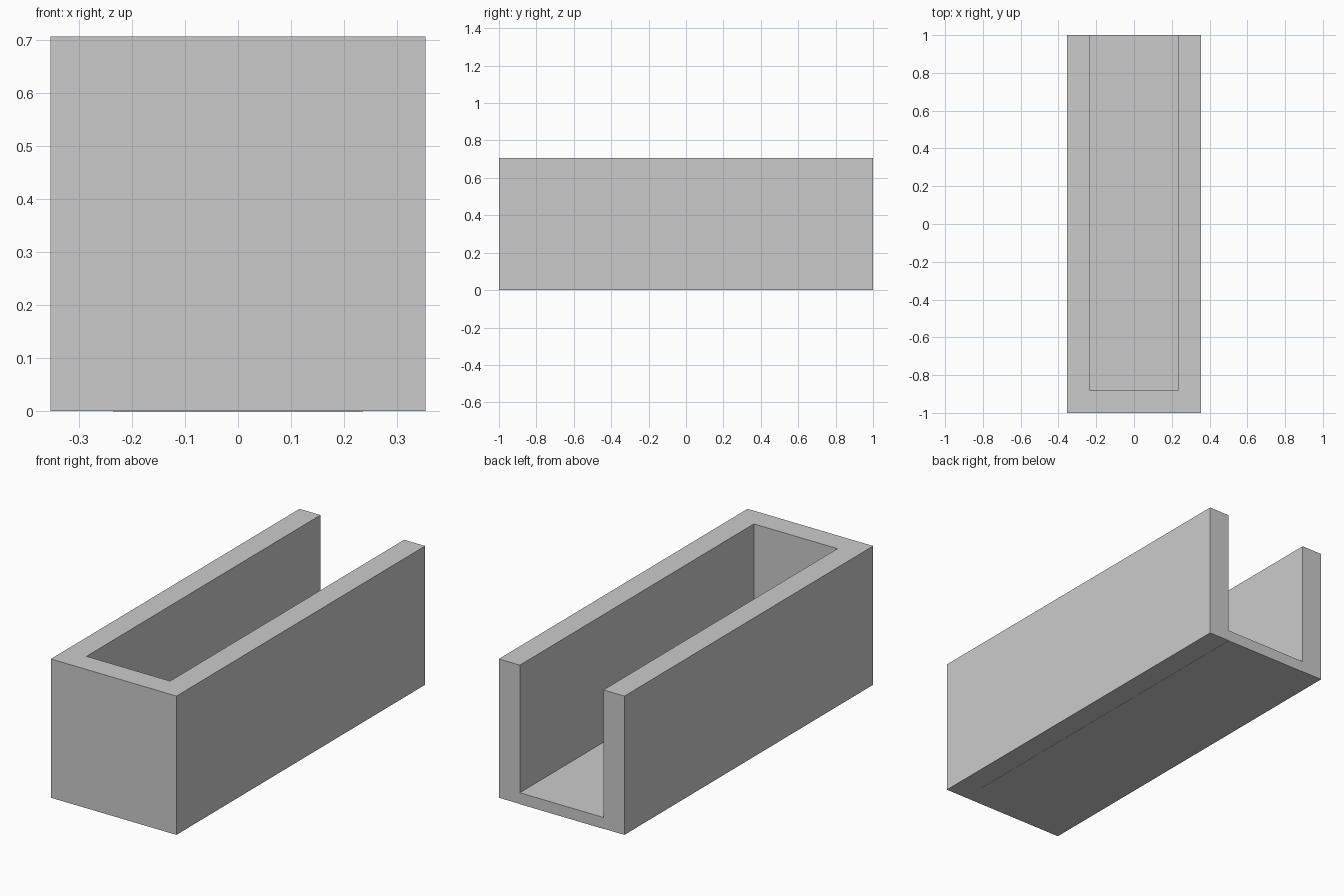
import bpy, bmesh

if "Cube" in bpy.data.objects:
    bpy.data.objects.remove(bpy.data.objects["Cube"])

W, L = 0.3535, 1.0           # half width, half length
T = 0.118                    # wall thickness
STEP, TOP, FLOOR = 0.001, 0.7075, 0.058


def extrude_outline(name, outline, z0, z1):
    bm = bmesh.new()
    face = bm.faces.new([bm.verts.new((x, y, z0)) for x, y in outline])
    result = bmesh.ops.extrude_face_region(bm, geom=[face])
    verts = [v for v in result["geom"] if isinstance(v, bmesh.types.BMVert)]
    bmesh.ops.translate(bm, verts=verts, vec=(0, 0, z1 - z0))
    bmesh.ops.recalc_face_normals(bm, faces=bm.faces[:])
    mesh = bpy.data.meshes.new(name)
    bm.to_mesh(mesh)
    bm.free()
    obj = bpy.data.objects.new(name, mesh)
    bpy.context.collection.objects.link(obj)
    return obj


# U-shaped wall: two sides and a closed front, open at the back
half = [(W, -L), (W, L), (W - T, L), (W - T, -L + T)]
extrude_outline("trough_walls", half + [(-x, y) for x, y in reversed(half)], STEP, TOP)

# Floor slab between the walls, protruding a hair below them
i = W - T
extrude_outline("trough_floor", [(-i, -L + T), (i, -L + T), (i, L), (-i, L)], 0, FLOOR)
